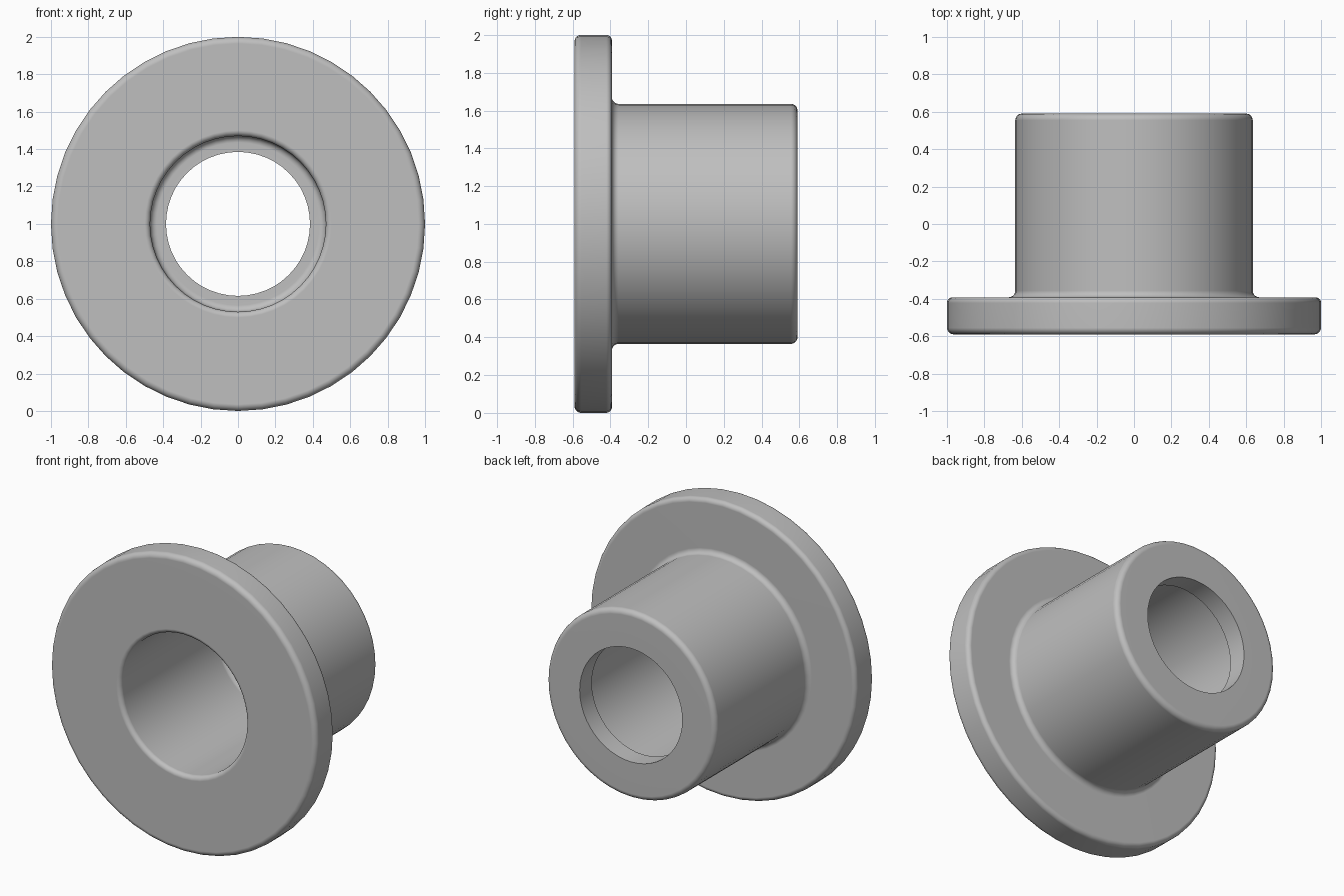
import bpy
import bmesh
from math import cos, sin, pi
from mathutils import Vector, Matrix

cube = bpy.data.objects.get("Cube")
if cube:
    bpy.data.objects.remove(cube, do_unlink=True)

SIDES = 48
ARC_STEPS = 5

# Cross-section corners: radius, depth along y, fillet size
CORNERS = [
    (0.47, -0.59, 0.03),    # front mouth of the bore
    (1.00, -0.59, 0.035),   # flange front rim
    (1.00, -0.392, 0.03),   # flange back rim
    (0.635, -0.392, 0.035), # fillet where sleeve meets flange
    (0.635, 0.59, 0.035),   # sleeve end
    (0.385, 0.59, 0),       # lip outer edge
    (0.385, 0.46, 0),       # lip inner edge
    (0.47, 0.46, 0.035),    # counterbore corner
]


def rounded_profile(corners):
    """Closed outline with each right-angle corner replaced by an arc."""
    points = []
    for i, (r, y, fillet) in enumerate(corners):
        p = Vector((r, y))
        if not fillet:
            points.append(p)
            continue
        before = (Vector(corners[i - 1][:2]) - p).normalized()
        after = (Vector(corners[(i + 1) % len(corners)][:2]) - p).normalized()
        centre = p + (before + after) * fillet
        for k in range(ARC_STEPS + 1):
            t = k / ARC_STEPS * pi / 2
            points.append(centre - fillet * (after * cos(t) + before * sin(t)))
    return points


# Flanged bushing: the outline turned around the y axis
bm = bmesh.new()
rings = []
outline = rounded_profile(CORNERS)
for s in range(SIDES):
    turn = Matrix.Rotation(2 * pi * s / SIDES, 3, 'Y')
    rings.append([bm.verts.new(turn @ Vector((p.x, p.y, 0)) + Vector((0, 0, 1)))
                  for p in outline])
for s in range(SIDES):
    a, b = rings[s], rings[(s + 1) % SIDES]
    for i in range(len(outline)):
        j = (i + 1) % len(outline)
        bm.faces.new((a[i], a[j], b[j], b[i]))
bmesh.ops.recalc_face_normals(bm, faces=bm.faces)

mesh = bpy.data.meshes.new("flanged_bushing")
bm.to_mesh(mesh)
bm.free()
bushing = bpy.data.objects.new("flanged_bushing", mesh)
bpy.context.collection.objects.link(bushing)

# Plain grey material
grey = bpy.data.materials.new("plain_grey")
grey.use_nodes = True
colour = (0.52, 0.52, 0.52, 1)
grey.diffuse_color = colour
grey.node_tree.nodes["Principled BSDF"].inputs["Base Color"].default_value = colour
mesh.materials.append(grey)

# Smooth shading with crisp lip edges and flat end faces
bpy.ops.object.select_all(action='DESELECT')
bushing.select_set(True)
bpy.context.view_layer.objects.active = bushing
bpy.ops.object.shade_smooth_by_angle(angle=pi / 6)
weighted = bushing.modifiers.new("flat_faces", 'WEIGHTED_NORMAL')
weighted.keep_sharp = True
